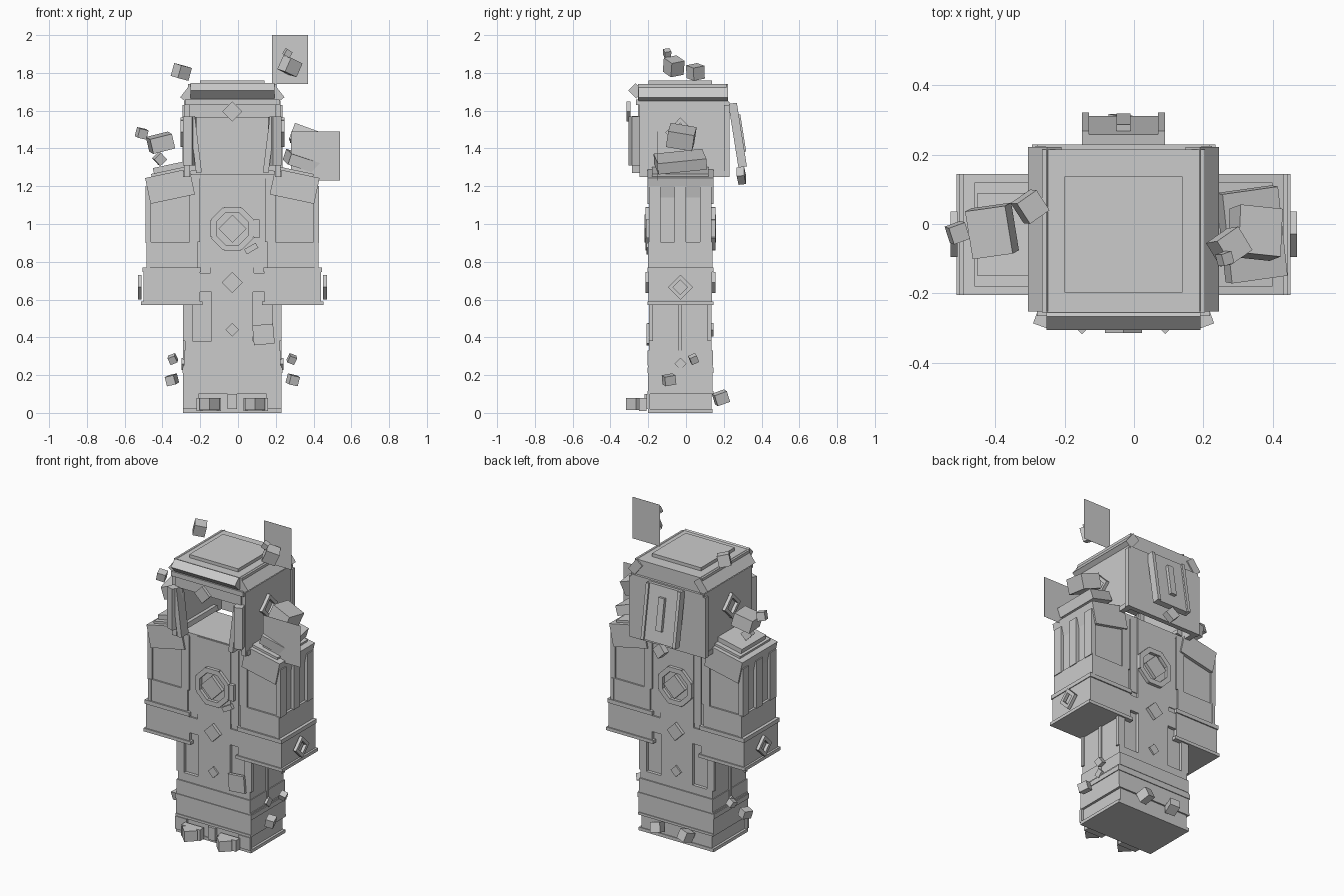
import bpy
from math import radians, sin, cos

old = bpy.data.objects.get("Cube")
if old:
    bpy.data.objects.remove(old, do_unlink=True)

grey = bpy.data.materials.new("stone_grey")
grey.use_nodes = True
colour = (.6, .6, .6, 1)
grey.diffuse_color = colour
grey.node_tree.nodes["Principled BSDF"].inputs["Base Color"].default_value = colour

MID = -.03            # centre line of the figure in both x and y
DEPTH = .31           # depth of torso and sleeves
SKIN = DEPTH / 2      # distance from centre line to the robe surface
TRIM = .02            # usual thickness of raised trim


def box(name, width, depth, height, z, x=MID, y=MID, pitch=0, roll=0, yaw=0):
    """Box by size and centre, with turns about x, y and z in degrees."""
    bpy.ops.mesh.primitive_cube_add(size=1, location=(x, y, z))
    part = bpy.context.object
    part.name = name
    part.scale = (width, depth, height)
    part.rotation_euler = (radians(pitch), radians(roll), radians(yaw))
    part.data.materials.append(grey)


def layer(name, width, depth, bottom, top, **place):
    """Box between two heights."""
    box(name, width, depth, top - bottom, (top + bottom) / 2, **place)


def sides(make, name, *size, out, roll=0, yaw=0, **place):
    """Left and right copies at a distance from the centre line."""
    for side, sign in (("left", 1), ("right", -1)):
        make(f"{side}_{name}", *size, x=MID + sign * out,
             roll=sign * roll, yaw=sign * yaw, **place)


def faces(make, name, *size, out=SKIN, **place):
    """Front and back copies on the surface of the body."""
    for face, sign in (("front", -1), ("back", 1)):
        make(f"{face}_{name}", *size, y=MID + sign * out, **place)


def four(make, name, *size, out, **place):
    """Copies on both halves of the front and of the back."""
    for face, sign in (("front", -1), ("back", 1)):
        sides(make, f"{face}_{name}", *size, out=out, y=MID + sign * SKIN, **place)


def diamond(name, size, z, **place):
    """Small square plate turned onto its corner."""
    faces(box, name, size, TRIM, size, z=z, roll=45, **place)


def diamond_frame(name, radius, out, z):
    """Four bars set as a diamond on each side."""
    for turn in range(45, 360, 90):
        a = radians(turn)
        sides(box, name, TRIM, radius * 2.5, TRIM, out=out,
              y=MID + radius * cos(a), z=z + radius * sin(a), pitch=turn + 90)


def chip(name, size, x, y, z, pitch=10, roll=12, yaw=20):
    """Loose tumbling cube."""
    box(name, size, size, size, x=x, y=y, z=z, pitch=pitch, roll=roll, yaw=yaw)


# Plinth and hem, from the ground up
layer("base_plate", .52, .34, 0, .02)
layer("plinth", .49, .33, .02, .1)
layer("plinth_rim", .52, .35, .1, .115)
layer("hem", .52, .34, .115, .25)
layer("hem_band", .53, .35, .21, .24)
layer("upper_hem", .51, .345, .25, .33)
sides(layer, "plinth_corner", .08, TRIM, .02, .1, out=.22, y=-.2)
layer("plinth_front", .05, TRIM, .02, .1, y=-.21)

# Lower robe with recesses beside a raised panel
layer("robe", .5, .29, .33, .65)
faces(layer, "robe_panel", .22, TRIM, .33, .65)
faces(layer, "robe_sill", .5, TRIM, .33, .38)
diamond("robe_diamond", .05, z=.44, out=.165)
four(layer, "robe_edge", .05, TRIM, .38, .63, out=.235)
sides(layer, "robe_side_strip", TRIM, TRIM, .28, .58, out=.25)
sides(box, "robe_side_diamond", TRIM, .045, .045, out=.26, z=.26, pitch=45)
box("pouch", .11, TRIM, .105, x=.135, y=-.2, z=.415, roll=-5)

# Feet with pointed toes, and chips floating round the hem
sides(layer, "foot", .13, .04, .01, .08, out=.125, y=-.23)
sides(layer, "toe", .075, .075, .015, .08, out=.12, y=-.265, yaw=45)
sides(box, "heel", .06, .07, .06, out=.1, y=.185, z=.08, pitch=20, roll=10, yaw=15)
sides(box, "lower_chip", .05, .06, .05, out=.32, y=-.09, z=.175, pitch=10, roll=12, yaw=20)
sides(box, "upper_chip", .04, .04, .04, out=.315, y=.04, z=.285, pitch=25, roll=20, yaw=15)

# Torso and belt
layer("torso", .36, DEPTH, .64, 1.26)
faces(layer, "belt", .34, TRIM, .64, .74)
diamond("belt_diamond", .078, z=.69, out=.175)
faces(layer, "chest_panel", .23, TRIM, .74, 1.26)
four(layer, "chest_strip", .05, .01, .77, 1.26, out=.14)

# Chest emblem: an eight-sided ring round a diamond
EMBLEM_Z = .975
for turn in range(0, 360, 45):
    a = radians(turn)
    faces(box, "emblem_ring", .09, TRIM, .03, out=.175, x=MID + sin(a) / 10,
          z=EMBLEM_Z + cos(a) / 10, roll=turn)
diamond("emblem_diamond", .105, z=EMBLEM_Z, out=.18)
box("chest_chip", .07, TRIM, .03, x=.07, y=-.2, z=.87, roll=-30)
box("chest_splinter", .03, TRIM, .1, x=.1, y=-.2, z=EMBLEM_Z)

# Sleeves: recessed upper panels framed by ribs
sides(layer, "sleeve", .26, DEPTH, .6, 1.23, out=.31)
four(layer, "sleeve_lower", .27, TRIM, .76, .905, out=.32)
four(layer, "sleeve_inner", .055, TRIM, .905, 1.25, out=.2)
for rib in (-1, 0, 1):
    sides(layer, "sleeve_rib", .03, .06, .9, 1.2, out=.445, y=MID + rib * .135)
sides(layer, "sleeve_rim", TRIM, .34, .76, .905, out=.445)

# Cuffs
sides(layer, "cuff", .3, .335, .575, .76, out=.32)
sides(layer, "cuff_top_rim", .31, .35, .745, .77, out=.32)
sides(layer, "cuff_bottom_rim", .325, .35, .57, .59, out=.32)
diamond_frame("cuff_diamond", .037, out=.49, z=.665)

# Sloping shoulder pads
sides(box, "shoulder_pad", .24, .35, .14, out=.33, z=1.2, roll=12)
sides(box, "shoulder_slab", .24, .3, .03, out=.31, z=1.275, roll=12)
box("right_shoulder_step", .18, .24, .03, x=-.36, z=1.3, roll=-12)
box("left_shoulder_step", .17, .26, .06, x=.34, z=1.33, pitch=6, roll=18, yaw=8)

# Hollow hood: collar, walls, roof and brow
layer("collar", .44, .32, 1.24, 1.265)
sides(layer, "hood_wall", .03, .47, 1.25, 1.65, out=.24, y=-.01)
layer("hood_back", .5, .03, 1.25, 1.645, y=.215)
layer("hood_roof", .47, .47, 1.64, 1.74, y=-.02)
layer("roof_slab", .34, .335, 1.74, 1.76)
layer("brow", .46, .04, 1.565, 1.665, y=-.235)
layer("brow_lip", .5, .03, 1.63, 1.66, y=-.25)
box("brow_diamond", .075, TRIM, .075, y=-.305, z=1.595, roll=45)
box("front_roof_edge", .445, .055, .06, y=-.265, z=1.705, pitch=45)
sides(box, "roof_edge", .053, .475, .09, out=.2275, y=-.015, z=1.69, roll=-38)
sides(layer, "face_column", .05, .075, 1.31, 1.57, out=.225, y=-.26, yaw=20)
sides(layer, "face_strip", .03, .07, 1.27, 1.57, out=.195, y=-.25, roll=7)
sides(layer, "hood_back_rim", TRIM, .03, 1.25, 1.63, out=.255, y=.215)
sides(layer, "hood_bottom_rim", TRIM, .45, 1.25, 1.28, out=.25, y=-.01)
diamond_frame("hood_diamond", .045, out=.265, z=1.485)

# Tilted hood flap at the back
FLAP_TILT = 9
layer("back_flap", .24, .035, 1.3, 1.64, y=.268, pitch=FLAP_TILT)
layer("flap_bar", .04, .03, 1.38, 1.58, y=.288, pitch=FLAP_TILT)
sides(layer, "flap_edge", TRIM, .04, 1.3, 1.64, out=.11, y=.276, pitch=FLAP_TILT)
box("flap_tassel", .065, .04, .065, y=.293, z=1.255, pitch=FLAP_TILT, roll=45)

# Floating fragments
box("right_fragment", .12, .14, .08, x=-.41, y=-.02, z=1.43, pitch=5, roll=-14, yaw=8)
box("left_fragment", .13, .14, .09, x=.35, y=-.025, z=1.46, pitch=-10, roll=20, yaw=-6)
chip("right_shard", .05, x=-.415, y=-.02, z=1.345, roll=45)
chip("right_chip", .05, x=-.51, y=-.025, z=1.48)
chip("right_high_chip", .07, x=-.3, y=.05, z=1.805, yaw=35)
chip("left_high_block", .08, x=.275, y=-.065, z=1.835, roll=22, yaw=35)
chip("left_high_chip", .035, x=.262, y=-.1, z=1.905, roll=30)

# Thin upright plates beside the hood
THIN = .001
layer("high_plate", .19, THIN, 1.74, 2, x=.275, y=0)
layer("side_plate", .26, THIN, 1.23, 1.49, x=.41, y=-.15)
